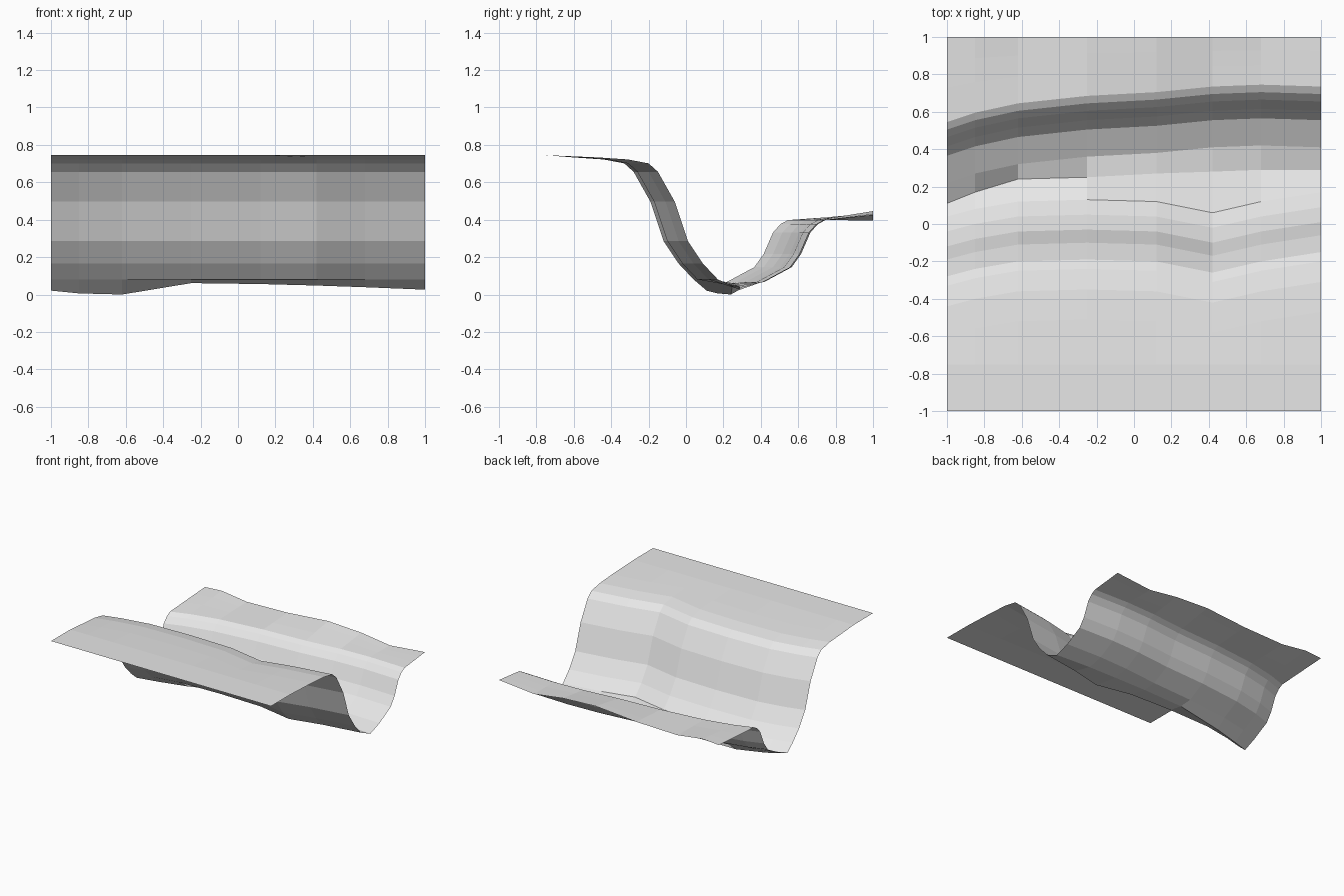
import bpy, bmesh

# Stations along the channel:
# x, left wall shift, channel floor y, floor z, right bank crest y, back edge z
STATIONS = [
    (-1.00, -0.08, 0.11, 0.025, 0.53, 0.43),
    (-0.85, -0.04, 0.17, 0.010, 0.58, 0.44),
    (-0.62,  0.00, 0.24, 0.004, 0.63, 0.41),
    (-0.25,  0.01, 0.25, 0.065, 0.67, 0.42),
    ( 0.12,  0.00, 0.27, 0.060, 0.69, 0.45),
    ( 0.42, -0.06, 0.28, 0.052, 0.72, 0.435),
    ( 0.68,  0.00, 0.29, 0.043, 0.73, 0.40),
    ( 1.00,  0.05, 0.29, 0.030, 0.72, 0.43),
]
# High bank and left wall (y, z), shifted per station
WALL = [(-0.52, 0.737), (-0.36, 0.726), (-0.25, 0.705), (-0.20, 0.66),
        (-0.11, 0.50), (-0.04, 0.29), (0.04, 0.17), (0.12, 0.085)]
# Right bank (offset from crest, z)
BANK = [(-0.31, 0.072), (-0.165, 0.15), (-0.115, 0.22), (-0.065, 0.335),
        (-0.025, 0.38), (0.015, 0.402)]


def section(x, shift, yb, zb, crest, zback):
    pts = [(-1, 0.75), (-0.75, 0.749)]
    pts += [(y + shift, z) for y, z in WALL]
    pts += [(yb, zb)]
    pts += [(crest + d, z) for d, z in BANK]
    for t in (0.4, 0.72, 1.0):          # low bank behind the crest
        y0 = crest + 0.015
        pts.append((y0 + (1 - y0) * t, 0.402 + (zback - 0.402) * t))
    return [(x, y, z) for y, z in pts]


# Terrain sheet lofted through the sections
bm = bmesh.new()
rows = [[bm.verts.new(p) for p in section(*s)] for s in STATIONS]
for a, b in zip(rows, rows[1:]):
    for i in range(len(a) - 1):
        bm.faces.new((a[i], b[i], b[i + 1], a[i + 1]))
low = min(v.co.z for v in bm.verts)
for v in bm.verts:
    v.co.z -= low

mesh = bpy.data.meshes.new("channel_terrain")
bm.to_mesh(mesh)
bm.free()
terrain = bpy.data.objects.new("channel_terrain", mesh)
bpy.context.collection.objects.link(terrain)

mat = bpy.data.materials.new("light grey")
mat.diffuse_color = (0.8, 0.8, 0.8, 1)
mesh.materials.append(mat)
